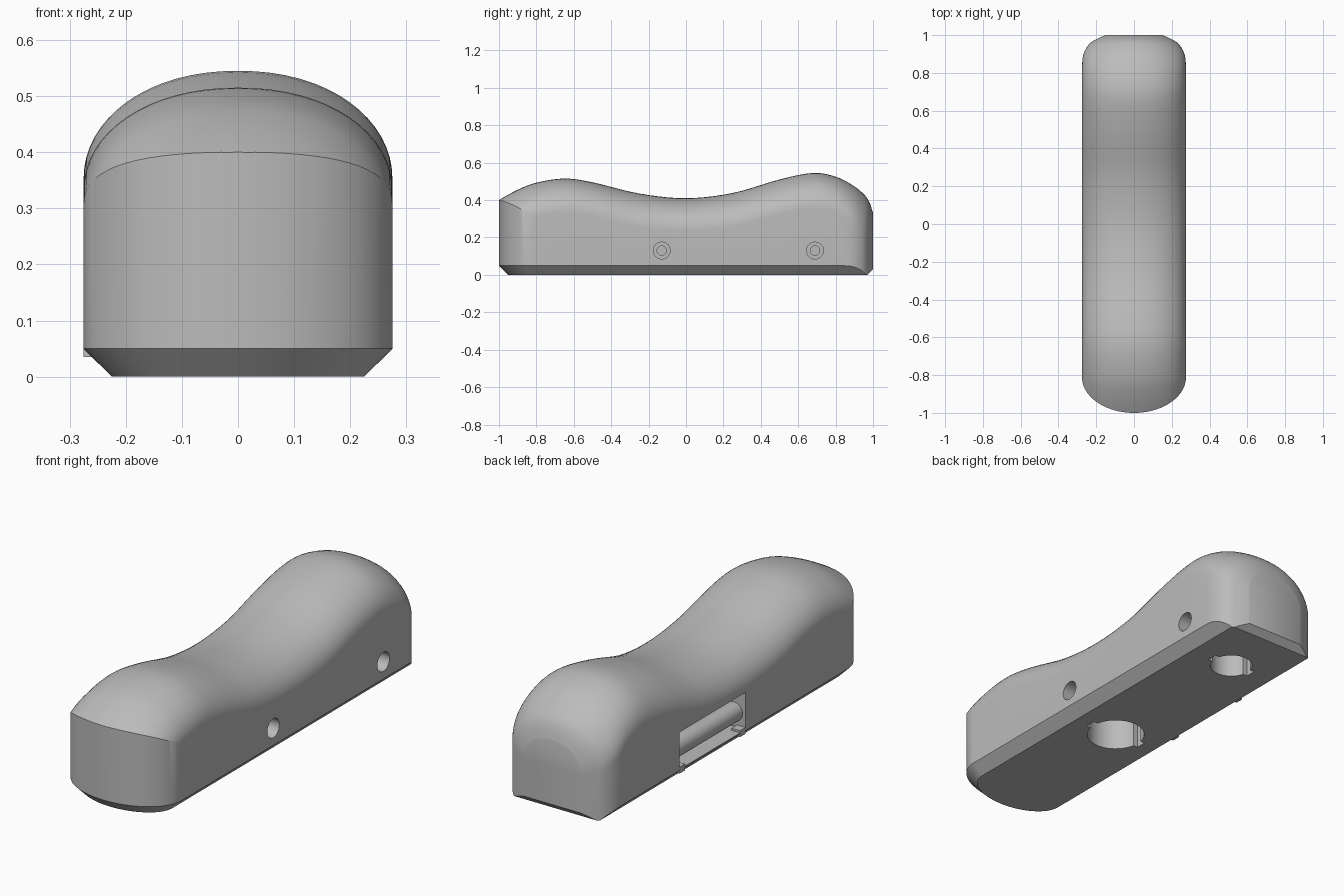
import bpy, bmesh, math
from mathutils import Matrix

cube = bpy.data.objects.get("Cube")
if cube:
    bpy.data.objects.remove(cube, do_unlink=True)

grey = bpy.data.materials.new("plain grey")
grey.use_nodes = True
grey.diffuse_color = (0.5, 0.5, 0.5, 1)
grey.node_tree.nodes["Principled BSDF"].inputs["Base Color"].default_value = (0.5, 0.5, 0.5, 1)


def finish(name, bm):
    bmesh.ops.recalc_face_normals(bm, faces=bm.faces)
    mesh = bpy.data.meshes.new(name)
    bm.to_mesh(mesh)
    bm.free()
    mesh.materials.append(grey)
    obj = bpy.data.objects.new(name, mesh)
    bpy.context.collection.objects.link(obj)
    return obj


def loft(name, rings):
    """Skin a list of equal-length closed rings and cap both ends."""
    bm = bmesh.new()
    loops = [[bm.verts.new(p) for p in ring] for ring in rings]
    n = len(loops[0])
    for a, b in zip(loops, loops[1:]):
        for i in range(n):
            j = (i + 1) % n
            bm.faces.new((a[i], a[j], b[j], b[i]))
    bm.faces.new(loops[0])
    bm.faces.new(loops[-1])
    return finish(name, bm)


def box(name, lo, hi):
    corners = [(0, 0), (1, 0), (1, 1), (0, 1)]
    return loft(name, [[((lo[0], hi[0])[a], (lo[1], hi[1])[b], z) for a, b in corners]
                       for z in (lo[2], hi[2])])


def cylinder(name, radius, length, centre, along=None, sides=32):
    bm = bmesh.new()
    turn = Matrix.Rotation(math.pi / 2, 4, along) if along else Matrix()
    bmesh.ops.create_cone(bm, cap_ends=True, segments=sides, radius1=radius, radius2=radius,
                          depth=length, matrix=Matrix.Translation(centre) @ turn)
    return finish(name, bm)


def boolean(target, tool, operation="DIFFERENCE"):
    mod = target.modifiers.new(tool.name, "BOOLEAN")
    mod.operation, mod.object, mod.solver = operation, tool, "EXACT"
    tool.hide_render = True
    bpy.context.view_layer.objects.active = target
    bpy.ops.object.modifier_apply(modifier=mod.name)
    bpy.data.objects.remove(tool, do_unlink=True)


def curve_through(points, steps):
    """Catmull-Rom interpolation through the profile points."""
    padded = [points[0]] + points + [points[-1]]
    out = []
    for a, b, c, d in zip(padded, padded[1:], padded[2:], padded[3:]):
        for s in range(steps):
            t = s / steps
            out.append([0.5 * (2 * q + (r - p) * t + (2 * p - 5 * q + 4 * r - u) * t ** 2
                               + (3 * q - p - 3 * r + u) * t ** 3)
                        for p, q, r, u in zip(a, b, c, d)])
    return out + [list(points[-1])]


# Saddle profile: y, crown height, half width, shoulder drop
W = 0.275
profile = [(-1.04, 0.37, W, 0.18), (-1, 0.4, W, 0.18), (-0.9, 0.455, W, 0.18), (-0.8, 0.493, W, 0.18),
           (-0.65, 0.515, W, 0.18), (-0.5, 0.495, W, 0.18), (-0.25, 0.435, W, 0.18),
           (0, 0.41, W, 0.17), (0.25, 0.438, W, 0.18), (0.5, 0.51, W, 0.185),
           (0.68, 0.545, W, 0.19), (0.8, 0.525, W, 0.19), (0.89, 0.48, 0.27, 0.2),
           (0.95, 0.432, 0.24, 0.2), (0.98, 0.39, 0.195, 0.17), (1, 0.33, 0.15, 0.12)]


def section(y, top, w, drop, sides=32):
    ring = [(-w, y, -0.05)]
    for i in range(sides + 1):
        a = math.pi * (1 - i / sides)
        c = math.cos(a)
        x = math.copysign(abs(c) ** 0.94, c) * w
        ring.append((x, y, top - drop + drop * math.sin(a)))
    return ring + [(w, y, -0.05)]


body = loft("grip_body", [section(*p) for p in curve_through(profile, 5)])


# Plan outline with a round front and a chamfered foot
def outline(z, w, front, back):
    ring = [(w, back, z), (-w, back, z)]
    for i in range(49):
        a = math.pi * (1 + i / 48)
        ring.append((w * math.cos(a), -0.81 + (0.81 + front) * -math.sin(a), z))
    return ring


plan = loft("plan_cutter", [outline(0, 0.225, -0.95, 0.97), outline(0.05, 0.2755, -1, 1.02),
                            outline(0.7, 0.2755, -1, 1.02)])
boolean(body, plan, "INTERSECT")

# Mounting bores with keyways, and stepped screw holes from the left side
for y, radius in ((-0.13, 0.13), (0.69, 0.095)):
    boolean(body, cylinder("bore_cutter", radius, 0.5, (0, y, 0), sides=48))
    boolean(body, box("keyway_cutter", (-radius - 0.02, y - 0.025, -0.1),
                      (radius + 0.02, y + 0.025, 0.2)))
    boolean(body, cylinder("screw_cutter", 0.025, 0.3, (0.16, y, 0.13), "Y"))
    boolean(body, cylinder("screw_head_cutter", 0.045, 0.2, (0.3, y, 0.13), "Y"))

# Side slot holding a long rod
y0, y1 = -0.05, 0.44
boolean(body, box("slot_cutter", (-0.35, y0, 0.055), (-0.18, y1, 0.23)))
rod = cylinder("slot_rod", 0.045, y1 - y0, (-0.215, (y0 + y1) / 2, 0.125), "X")
for name, y in (("front_slot_tab", y0), ("rear_slot_tab", y1 - 0.04)):
    box(name, (-0.275, y, 0.035), (-0.23, y + 0.04, 0.065))

# Smooth shading with crisp edges
for obj in (body, rod):
    bpy.ops.object.select_all(action="DESELECT")
    obj.select_set(True)
    bpy.context.view_layer.objects.active = obj
    bpy.ops.object.shade_smooth_by_angle(angle=math.radians(30))
